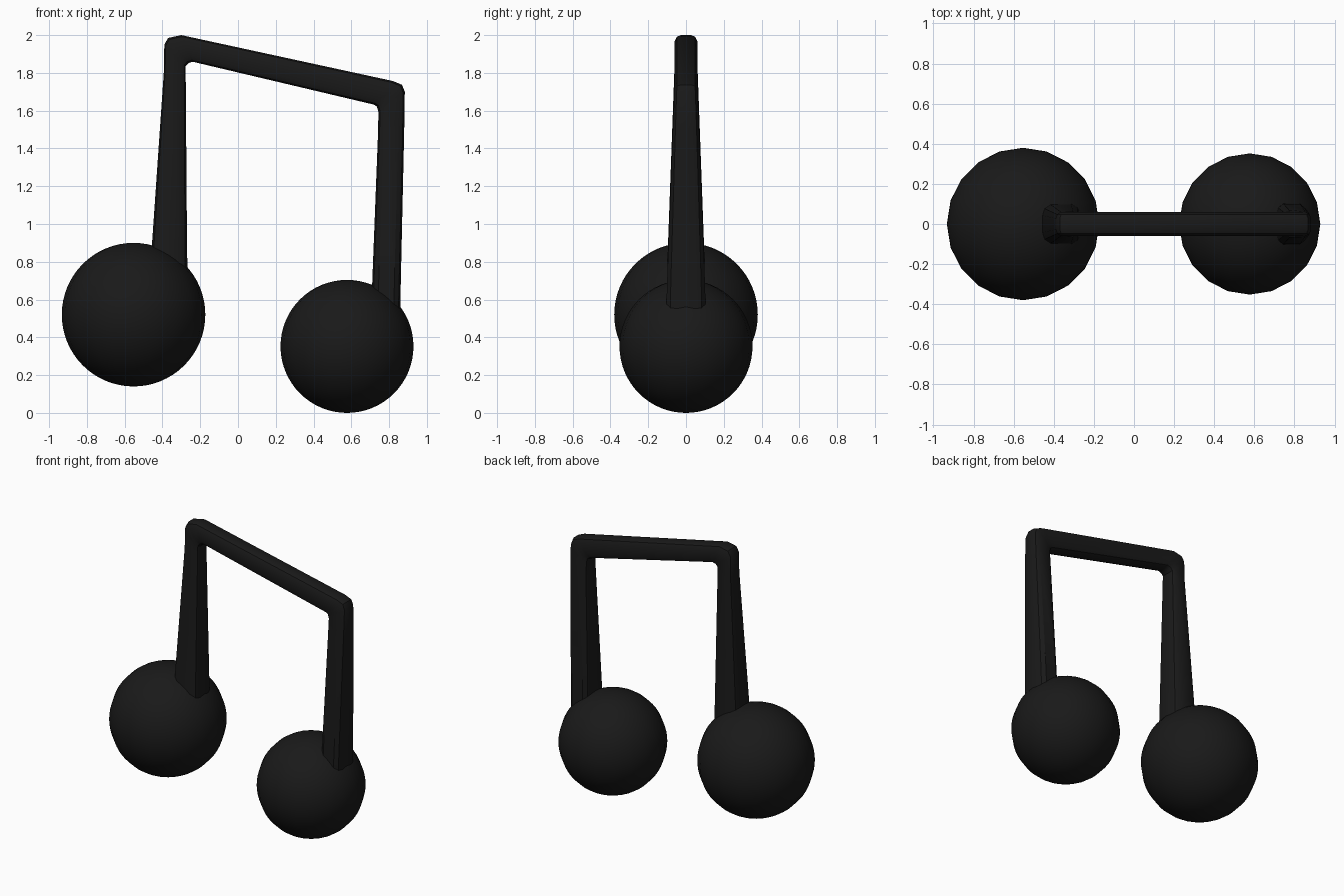
import bpy, bmesh
from mathutils import Vector
from math import radians

if "Cube" in bpy.data.objects:
    bpy.data.objects.remove(bpy.data.objects["Cube"])

black = bpy.data.materials.new("black")
black.diffuse_color = (0.01, 0.01, 0.01, 1)
black.use_nodes = True
black.node_tree.nodes["Principled BSDF"].inputs["Base Color"].default_value = black.diffuse_color


def finish(ob, name, angle):
    ob.name = name
    ob.data.materials.append(black)
    bpy.ops.object.select_all(action='DESELECT')
    ob.select_set(True)
    bpy.context.view_layer.objects.active = ob
    bpy.ops.object.shade_smooth_by_angle(angle=radians(angle))


# Round note heads: 20 sides around z
for name, x, z, r in (("left_head", -0.553, 0.52, 0.38),
                      ("right_head", 0.577, 0.352, 0.352)):
    bpy.ops.mesh.primitive_uv_sphere_add(segments=20, ring_count=32, radius=r,
                                         location=(x, 0, z))
    finish(bpy.context.object, name, 40)

# Frame sections along both stems and the beam:
# outer x, outer z, inner x, inner z, half depth
SECTIONS = [
    (-0.472, 0.60, -0.265, 0.60, 0.105),
    (-0.455, 0.90, -0.270, 0.90, 0.095),
    (-0.393, 1.80, -0.277, 1.80, 0.062),
    (-0.390, 1.95, -0.277, 1.835, 0.06),
    (-0.370, 1.985, -0.262, 1.852, 0.06),
    (-0.300, 2.00, -0.240, 1.859, 0.06),
    (0.820, 1.757, 0.720, 1.632, 0.06),
    (0.868, 1.737, 0.735, 1.622, 0.06),
    (0.883, 1.70, 0.743, 1.595, 0.062),
    (0.880, 1.50, 0.742, 1.50, 0.07),
    (0.862, 0.70, 0.711, 0.70, 0.10),
    (0.857, 0.45, 0.705, 0.45, 0.107),
]
# Rounded rectangle quarter, mirrored to the full cross-section
quarter = [(1.0, 0.45), (0.88, 0.80), (0.55, 1.0)]
half = quarter + [(-a, b) for a, b in reversed(quarter)]
profile = half + [(a, -b) for a, b in reversed(half)]

bm = bmesh.new()
rings = []
for ox, oz, ix, iz, d in SECTIONS:
    outer, inner = Vector((ox, 0, oz)), Vector((ix, 0, iz))
    mid, arm = (outer + inner) / 2, (outer - inner) / 2
    rings.append([bm.verts.new(mid + arm * a + Vector((0, d * b, 0)))
                  for a, b in profile])
n = len(profile)
for r0, r1 in zip(rings, rings[1:]):
    for i in range(n):
        j = (i + 1) % n
        bm.faces.new((r0[i], r0[j], r1[j], r1[i]))
bm.faces.new(rings[0])
bm.faces.new(rings[-1])
bmesh.ops.recalc_face_normals(bm, faces=bm.faces)
mesh = bpy.data.meshes.new("stems_and_beam")
bm.to_mesh(mesh)
bm.free()
frame = bpy.data.objects.new("stems_and_beam", mesh)
bpy.context.collection.objects.link(frame)
finish(frame, "stems_and_beam", 35)
